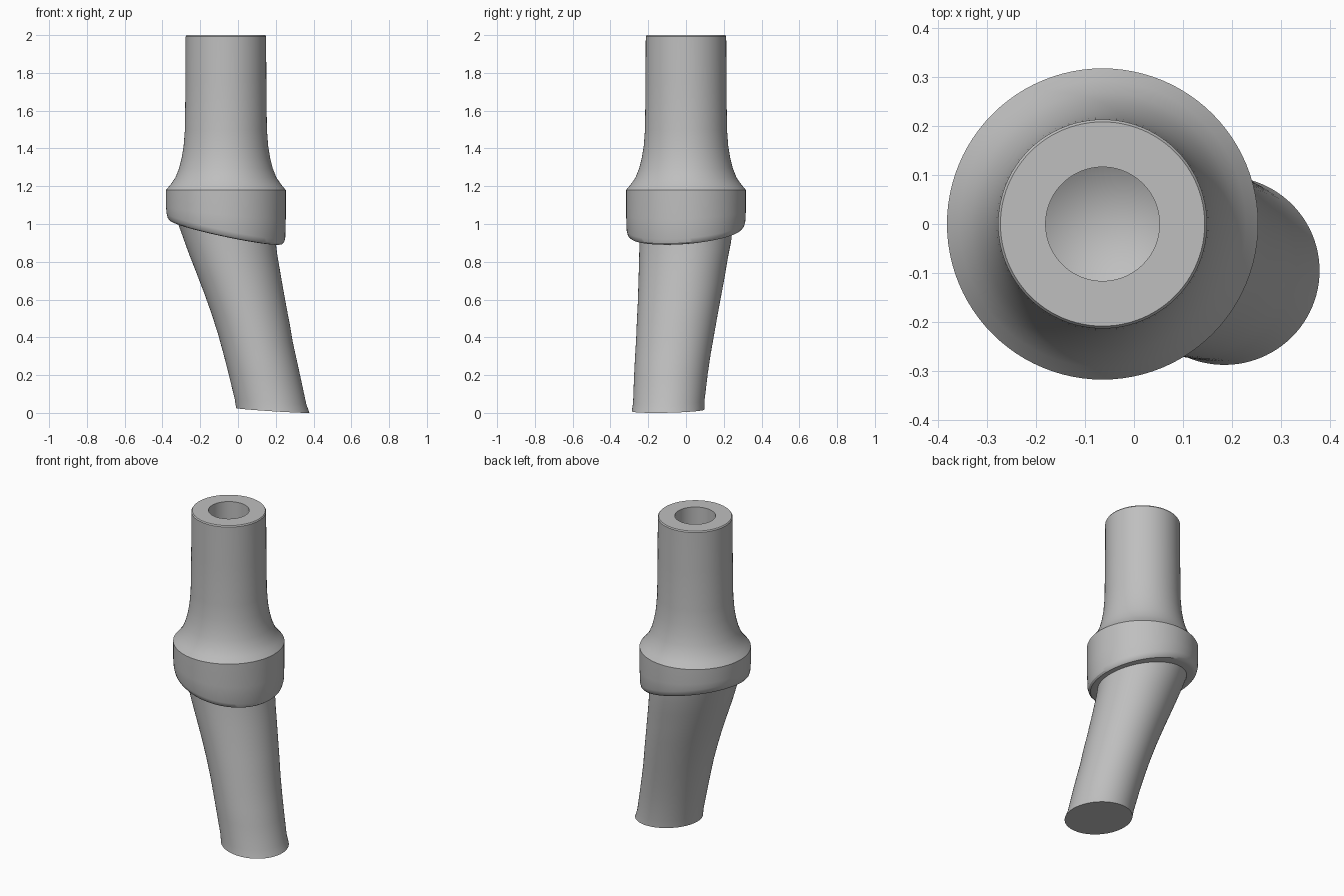
import bpy, bmesh, math

if "Cube" in bpy.data.objects:
    bpy.data.objects.remove(bpy.data.objects["Cube"])

SIDES = 96
SLOPE_X, SLOPE_Y = -0.21, 0.08   # tilt of the collar's lower edge
AXIS_X = -0.064

grey = bpy.data.materials.new("satin grey metal")
grey.use_nodes = True
colour = (0.52, 0.52, 0.52, 1)
grey.diffuse_color = colour
grey.node_tree.nodes["Principled BSDF"].inputs["Base Color"].default_value = colour


def ring(bm, cx, cy, rx, ry, z, tilt=0):
    verts = []
    for i in range(SIDES):
        a = math.tau * i / SIDES
        dx, dy = rx * math.cos(a), ry * math.sin(a)
        verts.append(bm.verts.new((cx + dx, cy + dy, z + tilt * (SLOPE_X * dx + SLOPE_Y * dy))))
    return verts


def loft(name, rings, tip=None, cap_end=False):
    """Skin a stack of rings, with an optional pointed start and flat end."""
    bm = bmesh.new()
    loops = [ring(bm, *r) for r in rings]
    for a, b in zip(loops, loops[1:]):
        for i in range(SIDES):
            j = (i + 1) % SIDES
            bm.faces.new((a[i], b[i], b[j], a[j]))
    if tip:
        point = bm.verts.new(tip)
        for i in range(SIDES):
            bm.faces.new((point, loops[0][i], loops[0][(i + 1) % SIDES]))
    if cap_end:
        bm.faces.new(loops[-1][::-1])
    mesh = bpy.data.meshes.new(name)
    bm.to_mesh(mesh)
    bm.free()
    mesh.materials.append(grey)
    obj = bpy.data.objects.new(name, mesh)
    bpy.context.collection.objects.link(obj)
    bpy.ops.object.select_all(action='DESELECT')
    obj.select_set(True)
    bpy.context.view_layer.objects.active = obj
    bpy.ops.object.shade_smooth_by_angle(angle=math.radians(32))
    return obj


def round_ring(r, z, tilt=0):
    return (AXIS_X, 0, r, r, z, tilt)


# Screw channel with a conical floor, rising to the flat top rim
channel = [(0.116, 1.6), (0.116, 2.0)]
loft("screw_channel", [round_ring(*p) for p in channel], tip=(AXIS_X, 0, 1.53))

# Post flaring out into the collar
post = [(0.116, 2.0), (0.208, 2.0), (0.213, 1.993), (0.214, 1.75), (0.217, 1.5),
        (0.224, 1.41), (0.234, 1.35), (0.248, 1.295), (0.268, 1.245),
        (0.292, 1.21), (0.317, 1.18)]
loft("post", [round_ring(*p) for p in post])

# Collar with a tilted, softly rounded lower edge and a narrow underside
collar = [(0.317, 1.18, 0), (0.317, 1.06, 0.45), (0.314, 0.99, 1),
          (0.308, 0.968, 1), (0.298, 0.957, 1), (0.285, 0.954, 1)]
loft("collar", [round_ring(*p) for p in collar] + [(-0.06, 0, 0.26, 0.246, 0.954, 1)])

# Leaning stem: centre x, centre y, radius x, radius y, height, tilt
stem = [(-0.06, 0, 0.26, 0.246, 0.954, 1),
        (-0.044, -0.004, 0.252, 0.243, 0.89, 1),
        (-0.02, -0.014, 0.243, 0.235, 0.8, 1),
        (0.009, -0.024, 0.23, 0.228, 0.7, 0.9),
        (0.038, -0.035, 0.218, 0.22, 0.6, 0.8),
        (0.066, -0.047, 0.208, 0.213, 0.5, 0.7),
        (0.091, -0.058, 0.199, 0.206, 0.4, 0.6),
        (0.116, -0.07, 0.195, 0.2, 0.3, 0.5),
        (0.14, -0.08, 0.192, 0.195, 0.2, 0.4),
        (0.172, -0.091, 0.189, 0.189, 0.06, 0.3),
        (0.184, -0.095, 0.194, 0.192, 0.013, 0.3)]
loft("stem", stem, cap_end=True)
